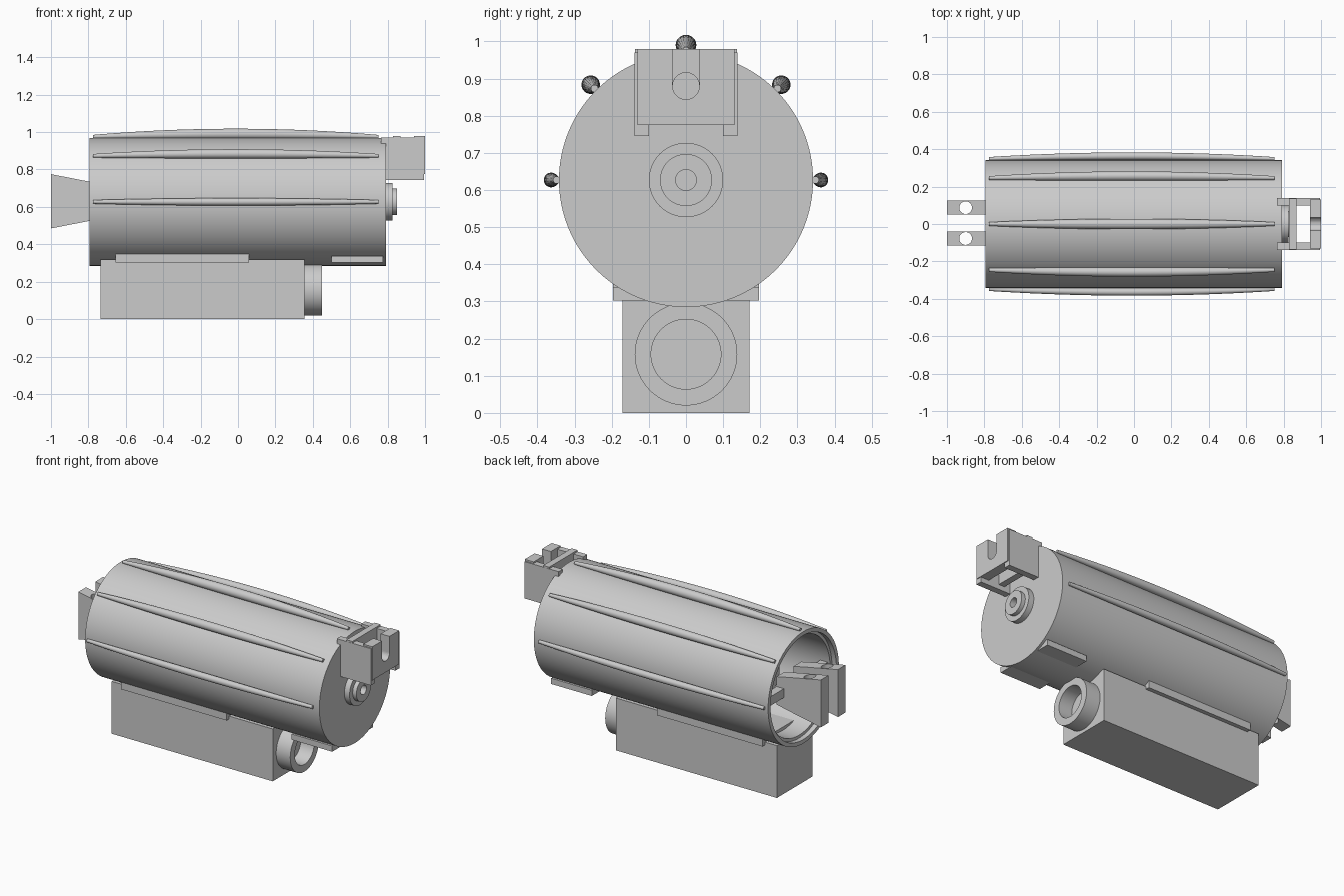
import bpy, bmesh, math
from mathutils import Matrix, Vector

old = bpy.data.objects.get("Cube")
if old:
    bpy.data.objects.remove(old, do_unlink=True)

# Single flat colour
GREY = (0.6, 0.6, 0.6, 1.0)
grey = bpy.data.materials.new("light_grey")
grey.use_nodes = True
grey.diffuse_color = GREY
bsdf = next(n for n in grey.node_tree.nodes if n.type == 'BSDF_PRINCIPLED')
bsdf.inputs["Base Color"].default_value = GREY
bsdf.inputs["Roughness"].default_value = 0.6

AXIS_Z = 0.627      # height of the drum axis
R = 0.342           # drum radius


def finish(name, bm, smooth=False):
    bmesh.ops.recalc_face_normals(bm, faces=bm.faces)
    mesh = bpy.data.meshes.new(name)
    bm.to_mesh(mesh)
    bm.free()
    mesh.materials.append(grey)
    ob = bpy.data.objects.new(name, mesh)
    bpy.context.collection.objects.link(ob)
    if smooth:
        bpy.ops.object.select_all(action='DESELECT')
        ob.select_set(True)
        bpy.context.view_layer.objects.active = ob
        bpy.ops.object.shade_smooth_by_angle(angle=math.radians(35))
    return ob


def box(name, x, y, z):
    """Box from (min, max) ranges."""
    bm = bmesh.new()
    bmesh.ops.create_cube(bm, size=1)
    for v in bm.verts:
        v.co = Vector([(a + b) / 2 + c * (b - a) for (a, b), c in zip((x, y, z), v.co)])
    return finish(name, bm)


def prism(name, points, vector):
    """Extrude a closed outline along a vector."""
    bm = bmesh.new()
    face = bm.faces.new([bm.verts.new(p) for p in points])
    ext = bmesh.ops.extrude_face_region(bm, geom=[face], use_keep_orig=True)
    moved = [g for g in ext["geom"] if isinstance(g, bmesh.types.BMVert)]
    bmesh.ops.translate(bm, verts=moved, vec=vector)
    return finish(name, bm)


def lathe(name, profile, z, sides=96, place=None, rise=None):
    """Turn an (x, radius) profile about the x axis; rise lifts each station."""
    bm = bmesh.new()
    rings = []
    for x, r in profile:
        lift = rise(x) if rise else 0
        count = sides if r > 0 else 1
        rings.append([bm.verts.new((x, r * math.cos(k * math.tau / sides),
                                    lift + r * math.sin(k * math.tau / sides)))
                      for k in range(count)])
    for a, b in zip(rings, rings[1:]):
        for k in range(sides):
            n = (k + 1) % sides
            quad = [a[k % len(a)], a[n % len(a)], b[n % len(b)], b[k % len(b)]]
            bm.faces.new(list(dict.fromkeys(quad)))
    bm.transform(Matrix.Translation((0, 0, z)) @ (place or Matrix()))
    return finish(name, bm, smooth=True)


def drill(ob, centre, radius, depth, rotation=None):
    """Cut a round hole through an object."""
    bm = bmesh.new()
    bmesh.ops.create_cone(bm, cap_ends=True, segments=32, radius1=radius, radius2=radius,
                          depth=depth, matrix=Matrix.Translation(centre) @ (rotation or Matrix()))
    cutter = finish("hole_cutter", bm)
    cutter.hide_render = True
    mod = ob.modifiers.new("hole", 'BOOLEAN')
    mod.operation = 'DIFFERENCE'
    mod.object = cutter
    bpy.context.view_layer.objects.active = ob
    bpy.ops.object.modifier_apply(modifier=mod.name)
    bpy.data.objects.remove(cutter, do_unlink=True)


# Drum: closed at +x, hollow with a stepped rim at -x
lathe("drum", [(0.79, 0), (0.79, R), (-0.795, R), (-0.795, 0.318), (-0.765, 0.318),
               (-0.765, 0.3), (-0.4, 0.3), (-0.4, 0)], AXIS_Z, sides=128)
lathe("inner_hub", [(-0.39, 0.12), (-0.55, 0.12), (-0.55, 0.08), (-0.45, 0.08), (-0.45, 0)], AXIS_Z)

# Stepped knob with a small bore on the closed end
lathe("end_knob", [(0.78, 0), (0.78, 0.1), (0.825, 0.1), (0.825, 0.07), (0.85, 0.07),
                   (0.85, 0.028), (0.8, 0.028), (0.8, 0)], AXIS_Z, sides=64)

# Five slender ribs, thicker and further out at mid length
X0, X1, STEPS = -0.775, 0.75, 24


def bulge(x):
    t = 2 * (x - X0) / (X1 - X0) - 1
    return 1 - t * t


for i in range(5):
    angle = math.radians(90 - 45 * i)
    thick = (0.02, 0.025, 0.028, 0.025, 0.02)[i]
    stations = [X0 + (X1 - X0) * k / STEPS for k in range(STEPS + 1)]
    prof = [(x, 0.01 + (thick - 0.01) * bulge(x)) for x in stations]
    lathe(f"rib_{i + 1}", [(X0, 0)] + prof + [(X1, 0)], AXIS_Z, sides=20,
          place=Matrix.Rotation(angle, 4, 'X'),
          rise=lambda x: 0.348 + 0.015 * bulge(x))

# Flared lugs on the open end, each with a vertical hole, on a cross bar
for label, yc in (("left", 0.0875), ("right", -0.0775)):
    outline = [(-1, 0.485), (-0.795, 0.525), (-0.7, 0.545), (-0.7, 0.715), (-0.795, 0.735), (-1, 0.775)]
    lug = prism(f"{label}_lug", [(x, yc - 0.0375, z) for x, z in outline], (0, 0.075, 0))
    drill(lug, (-0.9, yc, 0.63), 0.034, 1)
box("lug_cross_bar", (-0.75, -0.7), (-0.305, 0.305), (0.6, 0.655))

# Sight bracket at the top of the closed end
for label, s in (("left", 1), ("right", -1)):
    box(f"bracket_{label}_side", (0.765, 0.995), sorted((s * 0.099, s * 0.138)), (0.745, 0.97))
inner = box("bracket_inner_plate", (0.83, 0.87), (-0.137, 0.137), (0.775, 0.98))
drill(inner, (0.85, 0, 0.88), 0.036, 0.2, Matrix.Rotation(math.pi / 2, 4, 'Y'))
slot = [(0.036 * math.cos(a), 0.88 + 0.036 * math.sin(a))
        for a in (math.pi + math.pi * k / 16 for k in range(17))]
outline = [(-0.13, 0.98), (-0.13, 0.775), (0.13, 0.775), (0.13, 0.98), (0.036, 0.98)]
outline += slot[::-1] + [(-0.036, 0.98)]
prism("bracket_slotted_plate", [(0.94, y, z) for y, z in outline], (0.06, 0, 0))

# Housing slung underneath, with a tube at its front
box("lower_housing", (-0.735, 0.355), (-0.171, 0.171), (0, 0.32))
lathe("housing_tube", [(0.34, 0), (0.34, 0.138), (0.45, 0.138), (0.45, 0.094),
                       (0.36, 0.094), (0.36, 0)], 0.158, sides=64)

# Mounting rails under the drum
box("long_rail", (-0.655, 0.06), (-0.196, 0.196), (0.303, 0.347))
box("short_rail", (0.5, 0.775), (-0.196, 0.196), (0.303, 0.338))
